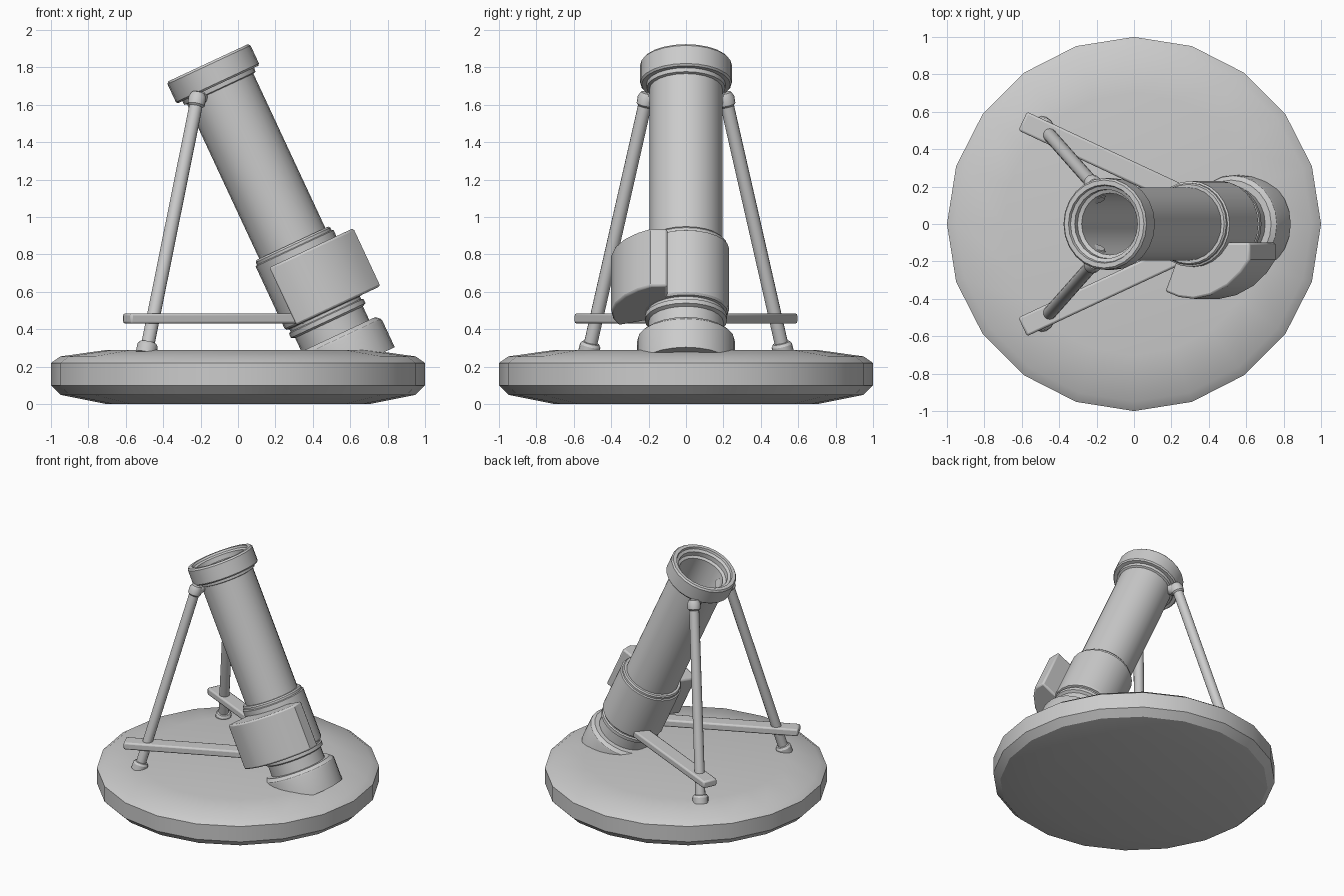
import bpy, bmesh, math
from mathutils import Vector, Matrix

if "Cube" in bpy.data.objects:
    bpy.data.objects.remove(bpy.data.objects["Cube"])

# Barrel frame: local z runs up the bore, origin at the muzzle centre
BARREL = Matrix.Translation((-0.16, 0, 1.825)) @ Matrix.Rotation(math.radians(-25), 4, 'Y')


def finish(name, bm, matrix=Matrix(), bevel=0, angle=32):
    bmesh.ops.remove_doubles(bm, verts=bm.verts, dist=1e-5)
    bmesh.ops.recalc_face_normals(bm, faces=bm.faces)
    mesh = bpy.data.meshes.new(name)
    bm.to_mesh(mesh)
    bm.free()
    ob = bpy.data.objects.new(name, mesh)
    ob.matrix_world = matrix
    bpy.context.collection.objects.link(ob)
    if bevel:
        mod = ob.modifiers.new("bevel", 'BEVEL')
        mod.width, mod.segments = bevel, 2
        mod.limit_method, mod.angle_limit = 'ANGLE', math.radians(40)
    bpy.ops.object.select_all(action='DESELECT')
    ob.select_set(True)
    bpy.context.view_layer.objects.active = ob
    bpy.ops.object.shade_smooth_by_angle(angle=math.radians(angle))
    return ob


def lathe(name, profile, sides, matrix=Matrix(), angle=32):
    """Spin (radius, height) points that start and end on the axis."""
    bm = bmesh.new()
    verts = [bm.verts.new((r, 0, z)) for r, z in profile]
    edges = [bm.edges.new(pair) for pair in zip(verts, verts[1:])]
    bmesh.ops.spin(bm, geom=verts + edges, cent=(0, 0, 0), axis=(0, 0, 1),
                   angle=math.tau, steps=sides, use_merge=True)
    return finish(name, bm, matrix, angle=angle)


def along(start, end):
    """Matrix at start with local z pointing to end, plus the length."""
    d = Vector(end) - Vector(start)
    rot = d.to_track_quat('Z', 'Y').to_matrix().to_4x4()
    return Matrix.Translation(start) @ rot, d.length


def extrude(name, outline, z0, z1, matrix, bevel):
    bm = bmesh.new()
    face = bm.faces.new([bm.verts.new((x, y, z0)) for x, y in outline])
    ext = bmesh.ops.extrude_face_region(bm, geom=[face], use_keep_orig=True)
    top = [v for v in ext["geom"] if isinstance(v, bmesh.types.BMVert)]
    bmesh.ops.translate(bm, verts=top, vec=(0, 0, z1 - z0))
    return finish(name, bm, matrix, bevel)


# Round base plate
lathe("base_plate", [(0, 0), (0.70, 0), (0.95, 0.05), (1, 0.10), (1, 0.22),
                     (0.95, 0.255), (0.70, 0.29), (0, 0.29)], 20)

# Hollow barrel with muzzle ring
lathe("barrel", [(0, -1.05), (0.165, -1.05), (0.165, -0.07), (0.185, -0.06),
                 (0.185, -0.025), (0.205, -0.015), (0.21, 0), (0.235, 0),
                 (0.245, -0.012), (0.245, -0.118), (0.237, -0.128), (0.212, -0.128),
                 (0.21, -0.15), (0.195, -0.155), (0.195, -1.3), (0, -1.3)], 24, BARREL)

# Breech sleeve, neck rings and foot collar
lathe("breech_sleeve", [(0, -1.065), (0.212, -1.065), (0.22, -1.075), (0.22, -1.09),
                        (0.23, -1.095), (0.23, -1.46), (0.222, -1.472), (0.208, -1.475),
                        (0.208, -1.49), (0.22, -1.495), (0.22, -1.52), (0.20, -1.53),
                        (0.20, -1.75), (0, -1.75)], 24, BARREL)
lathe("foot_collar", [(0, -1.61), (0.235, -1.61), (0.258, -1.63), (0.262, -1.645),
                      (0.262, -1.80), (0, -1.80)], 24, BARREL)

# Curved housing on the side of the sleeve
extrude("side_housing", [(0.33, -0.10), (0.33, -0.19), (0.28, -0.26), (0.20, -0.33),
                         (0.10, -0.38), (0.0, -0.40), (-0.09, -0.39), (-0.17, -0.36),
                         (-0.10, -0.19), (0.0, -0.10)], -1.472, -1.13, BARREL, 0.012)

for side, label in ((-1, "front"), (1, "back")):
    # Support leg with foot and top socket
    foot, top = (-0.492, side * 0.522, 0.27), (-0.22, side * 0.215, 1.62)
    m, n = along(foot, top)
    lathe(label + "_leg", [(0, 0), (0.056, 0), (0.056, 0.045), (0.046, 0.06), (0.036, 0.062),
                           (0.036, n - 0.03), (0.046, n - 0.02), (0.048, n + 0.02),
                           (0.036, n + 0.045), (0, n + 0.055)], 14, m)
    # Pivot pin passing through the barrel wall
    m, n = along(top, (-0.19, side * 0.125, 1.66))
    lathe(label + "_leg_pin", [(0, 0), (0.042, 0), (0.042, n - 0.01), (0.034, n), (0, n)], 14, m)
    # Flat brace from leg to sleeve
    m = Matrix.Translation((-0.595, side * 0.55, 0)) @ Matrix.Rotation(side * math.radians(-25), 4, 'Z')
    extrude(label + "_brace", [(0, -0.055), (1.05, -0.055), (1.05, 0.055), (0, 0.055)],
            0.43, 0.485, m, 0.012)
